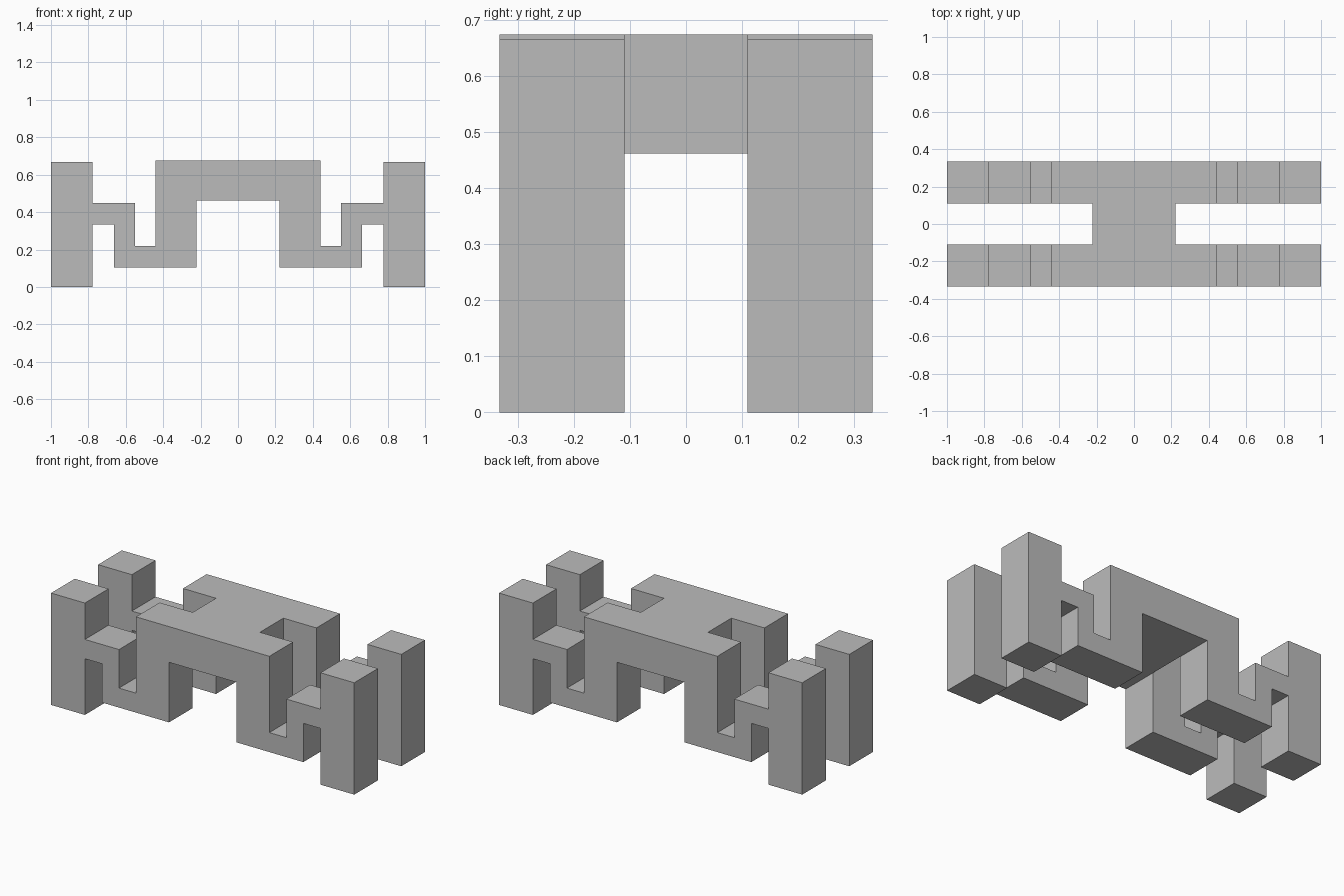
import bpy, bmesh

if "Cube" in bpy.data.objects:
    bpy.data.objects.remove(bpy.data.objects["Cube"])

grey = bpy.data.materials.new("plain_grey")
grey.diffuse_color = (0.5, 0.5, 0.5, 1)
grey.use_nodes = True
grey.node_tree.nodes["Principled BSDF"].inputs["Base Color"].default_value = grey.diffuse_color

# Cross-sections in x, z: one stepped side piece with its leg, its mirror, and the centre deck
side = [(0.222, 0.675), (0.44, 0.675), (0.44, 0.22), (0.552, 0.22), (0.552, 0.45),
        (0.777, 0.45), (0.777, 0.667), (1, 0.667), (1, 0), (0.777, 0),
        (0.777, 0.335), (0.664, 0.335), (0.664, 0.104), (0.222, 0.104), (0.222, 0.462)]
mirrored = [(-x, z) for x, z in side]
deck = [(-0.222, 0.462), (-0.222, 0.675), (0.222, 0.675), (0.222, 0.462)]

faces = {}


def toggle(points):
    """Add a face, or cancel it where two neighbouring blocks touch."""
    key = frozenset(points)
    if key in faces:
        del faces[key]
    else:
        faces[key] = points


def prism(profile, y0, y1):
    toggle([(x, y0, z) for x, z in profile])
    toggle([(x, y1, z) for x, z in profile])
    for (xa, za), (xb, zb) in zip(profile, profile[1:] + profile[:1]):
        toggle([(xa, y0, za), (xb, y0, zb), (xb, y1, zb), (xa, y1, za)])


# Front and back rows use the full section, the middle only the deck
for y0, y1 in ((-0.333, -0.11), (0.11, 0.333)):
    for profile in (side, mirrored, deck):
        prism(profile, y0, y1)
prism(deck, -0.11, 0.11)

# Weld the blocks into one closed shell with flat, undivided sides
bm = bmesh.new()
verts = {}
for points in faces.values():
    for p in points:
        if p not in verts:
            verts[p] = bm.verts.new(p)
    bm.faces.new([verts[p] for p in points])
bmesh.ops.recalc_face_normals(bm, faces=bm.faces)
bmesh.ops.dissolve_limit(bm, angle_limit=0.01, verts=bm.verts, edges=bm.edges)

mesh = bpy.data.meshes.new("legged_frame")
bm.to_mesh(mesh)
bm.free()
mesh.materials.append(grey)
bpy.context.collection.objects.link(bpy.data.objects.new("legged_frame", mesh))
